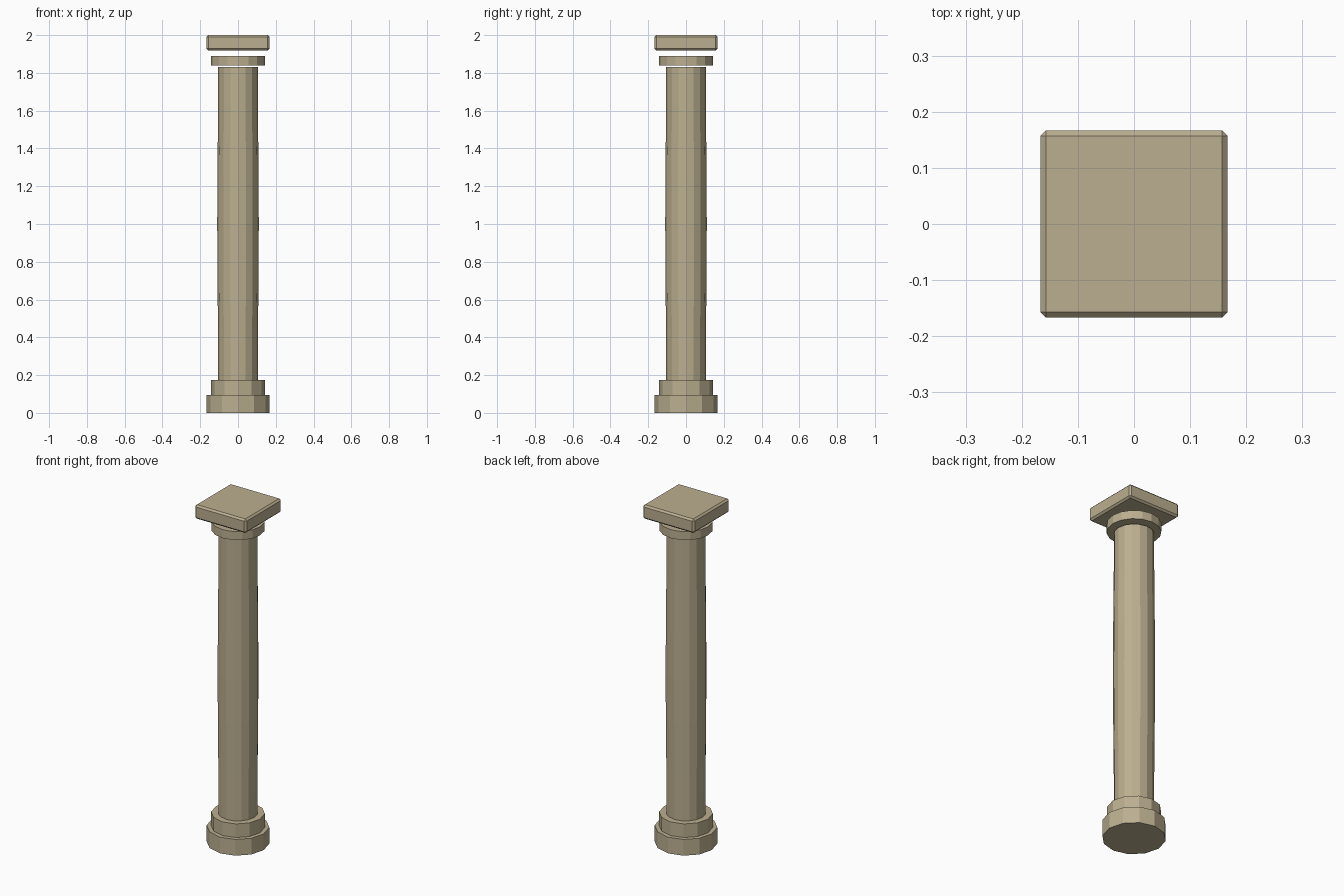
import bpy, bmesh, math

if "Cube" in bpy.data.objects:
    bpy.data.objects.remove(bpy.data.objects["Cube"])

stone = bpy.data.materials.new("stone")
stone.diffuse_color = (0.50, 0.43, 0.28, 1)
stone.use_nodes = True
stone.node_tree.nodes["Principled BSDF"].inputs["Base Color"].default_value = stone.diffuse_color


def finish(name, bm):
    bmesh.ops.recalc_face_normals(bm, faces=bm.faces)
    mesh = bpy.data.meshes.new(name)
    bm.to_mesh(mesh)
    bm.free()
    mesh.materials.append(stone)
    obj = bpy.data.objects.new(name, mesh)
    bpy.context.collection.objects.link(obj)
    return obj


def turned(name, profile, sides):
    """Closed faceted solid from (radius, height) rings."""
    bm = bmesh.new()
    rings = []
    for r, z in profile:
        angles = [math.tau * i / sides for i in range(sides)]
        rings.append([bm.verts.new((r * math.cos(a), r * math.sin(a), z)) for a in angles])
    for low, high in zip(rings, rings[1:]):
        for i in range(sides):
            j = (i + 1) % sides
            bm.faces.new((low[i], low[j], high[j], high[i]))
    bm.faces.new(rings[0][::-1])
    bm.faces.new(rings[-1])
    return finish(name, bm)


# Stepped base
turned("base_plinth", [(0.167, 0), (0.167, 0.095)], 12)
turned("base_drum", [(0.143, 0.095), (0.143, 0.175)], 12)

# Shaft with a slight swelling in the middle
turned("shaft", [(0.105, 0.175), (0.106, 0.44), (0.109, 0.75),
                 (0.110, 1.0), (0.109, 1.25), (0.106, 1.56), (0.105, 1.83)], 16)

# Collar, separated from shaft and top slab by narrow gaps
turned("collar", [(0.143, 1.84), (0.143, 1.89)], 16)

# Square top slab with chamfered edges
bm = bmesh.new()
bmesh.ops.create_cube(bm, size=1)
bmesh.ops.scale(bm, vec=(0.334, 0.334, 0.082), verts=bm.verts)
bmesh.ops.translate(bm, vec=(0, 0, 1.959), verts=bm.verts)
bmesh.ops.bevel(bm, geom=bm.edges[:], offset=0.01, segments=1,
                affect='EDGES', profile=0.5)
finish("top_slab", bm)
